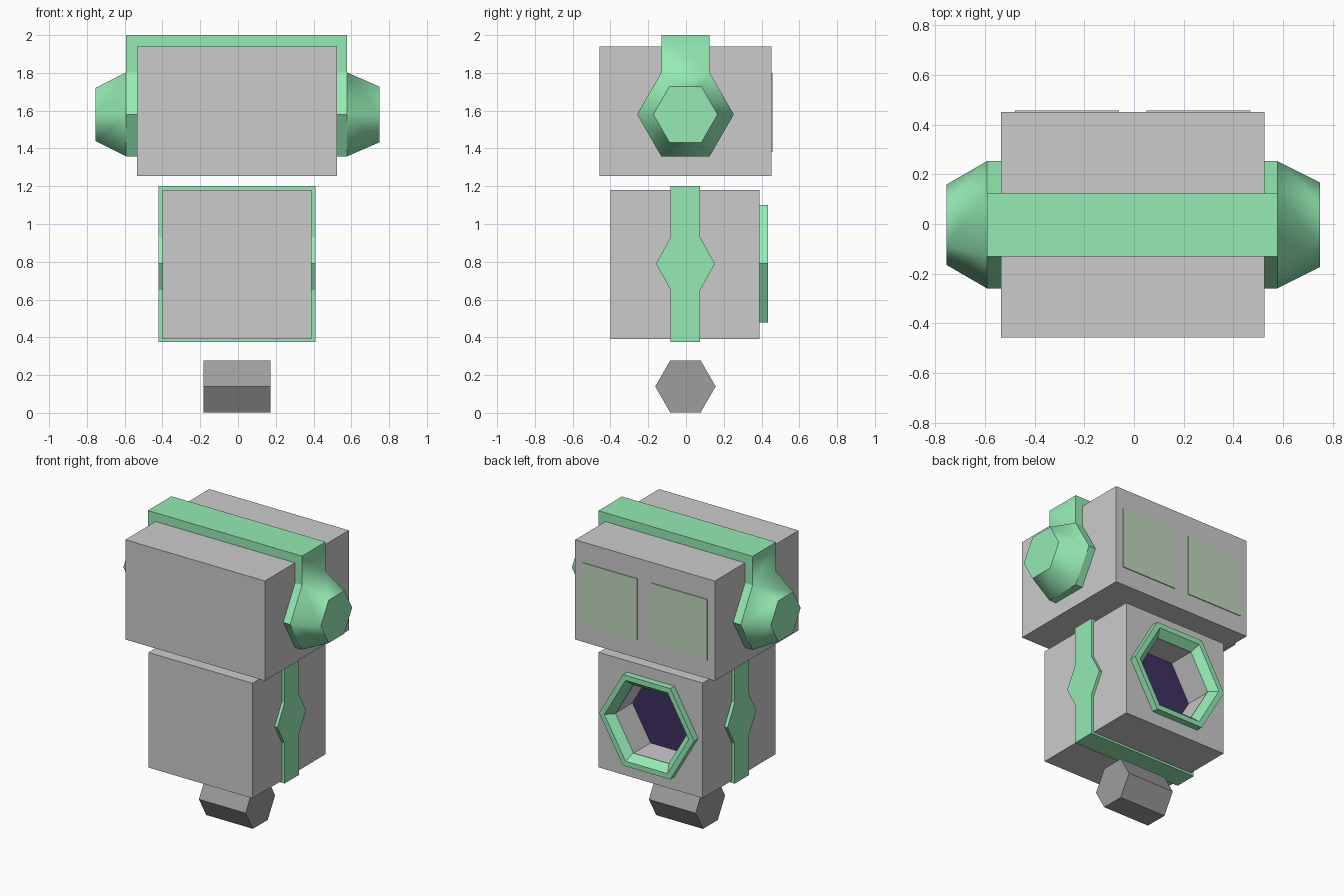
import bpy, bmesh
from math import cos, sin, pi

if "Cube" in bpy.data.objects:
    bpy.data.objects.remove(bpy.data.objects["Cube"])


def material(name, rgb):
    m = bpy.data.materials.new(name)
    m.diffuse_color = (*rgb, 1)
    m.use_nodes = True
    m.node_tree.nodes["Principled BSDF"].inputs["Base Color"].default_value = m.diffuse_color
    return m


GREEN = material("green", (0.30, 0.83, 0.46))
LENS = material("pale_green", (0.53, 0.68, 0.50))
DARK = material("dark_grey", (0.34, 0.34, 0.34))
BLACK = material("black", (0.05, 0.03, 0.12))


def finish(name, bm, mat=None):
    bmesh.ops.recalc_face_normals(bm, faces=bm.faces)
    me = bpy.data.meshes.new(name)
    bm.to_mesh(me)
    bm.free()
    ob = bpy.data.objects.new(name, me)
    bpy.context.collection.objects.link(ob)
    if mat:
        me.materials.append(mat)
    return ob


def box(name, x, y, z, mat=None):
    bm = bmesh.new()
    bmesh.ops.create_cube(bm, size=1)
    for v in bm.verts:
        v.co = [(a + b) / 2 + c * (b - a) for c, (a, b) in zip(v.co, (x, y, z))]
    return finish(name, bm, mat)


def hexagon(u, v, r):
    return [(u + r * cos(i * pi / 3), v + r * sin(i * pi / 3)) for i in range(6)]


def loft(name, rings, mat=None, closed=False):
    """Joins matching rings of points; caps the ends or closes the loop."""
    bm = bmesh.new()
    loops = [[bm.verts.new(p) for p in ring] for ring in rings]
    pairs = list(zip(loops, loops[1:]))
    if closed:
        pairs.append((loops[-1], loops[0]))
    for a, b in pairs:
        n = len(a)
        for i in range(n):
            j = (i + 1) % n
            bm.faces.new((a[i], a[j], b[j], b[i]))
    if not closed:
        bm.faces.new(loops[0])
        bm.faces.new(loops[-1])
    return finish(name, bm, mat)


def prism_x(name, outline, x0, x1, mat=None):
    return loft(name, [[(x, y, z) for y, z in outline] for x in (x0, x1)], mat)


def hex_y(r, y, cx=-0.005, cz=0.79):
    return [(x, y, z) for x, z in hexagon(cx, cz, r)]


YC = -0.003

# Head, with two square lenses on the back
box("head", (-0.535, 0.525), (-0.458, 0.452), (1.255, 1.94))
for side, x0 in (("left", -0.48), ("right", 0.05)):
    box("lens_" + side, (x0, x0 + 0.42), (0.44, 0.458), (1.38, 1.80), LENS)

# Head strap with tapered hexagonal ears, softly shaded on the outer sides
bm = bmesh.new()
ends = []
for x, xe, re in ((-0.593, -0.755, 0.162), (0.578, 0.75, 0.17)):
    base = [bm.verts.new((x, y, z)) for y, z in hexagon(YC, 1.58, 0.256)]
    tip = [bm.verts.new((xe, y, z)) for y, z in hexagon(YC, 1.58, re)]
    top = [bm.verts.new((x, YC + s * 0.128, 2.0)) for s in (1, -1)]
    soft = [bm.faces.new((base[i], base[(i + 1) % 6], tip[(i + 1) % 6], tip[i]))
            for i in range(6)]
    soft.append(bm.faces.new((base[1], top[0], top[1], base[2])))
    for f in soft:
        f.smooth = True
    bm.faces.new(tip)
    ends.append([base[0], base[1], *top, *base[2:]])
a, b = ends
for i in range(8):
    j = (i + 1) % 8
    bm.faces.new((a[i], a[j], b[j], b[i]))
for e in bm.edges:
    e.smooth = all(f.smooth for f in e.link_faces)
finish("head_strap_and_ears", bm, GREEN)

# Body, with a hexagonal recess cut in the back
body = box("body", (-0.40, 0.39), (-0.40, 0.39), (0.39, 1.18))
cutter = loft("recess_cutter", [hex_y(0.275, 0.19), hex_y(0.275, 0.6)])
cutter.hide_render = True
cutter.hide_set(True)
mod = body.modifiers.new("recess", 'BOOLEAN')
mod.operation = 'DIFFERENCE'
mod.solver = 'EXACT'
mod.object = cutter
bpy.context.view_layer.objects.active = body
bpy.ops.object.modifier_apply(modifier="recess")
bpy.data.objects.remove(cutter)
loft("recess_back", [hex_y(0.275, 0.185), hex_y(0.275, 0.195)], BLACK)

# Bevelled porthole frame
profile = ((0.36, 0.38), (0.36, 0.435), (0.32, 0.435), (0.27, 0.385))
loft("porthole_frame", [hex_y(r, y) for r, y in profile], GREEN, closed=True)

# Strap around the body, widening to a point on each side
half = [(0.078, 0.375), (0.078, 0.65), (0.156, 0.79), (0.078, 0.93), (0.078, 1.20)]
outline = [(YC + y, z) for y, z in half] + [(YC - y, z) for y, z in reversed(half)]
prism_x("body_strap", outline, -0.422, 0.41, GREEN)

# Hexagonal roller foot
prism_x("roller_foot", hexagon(YC, 0.14, 0.16), -0.183, 0.172, DARK)
